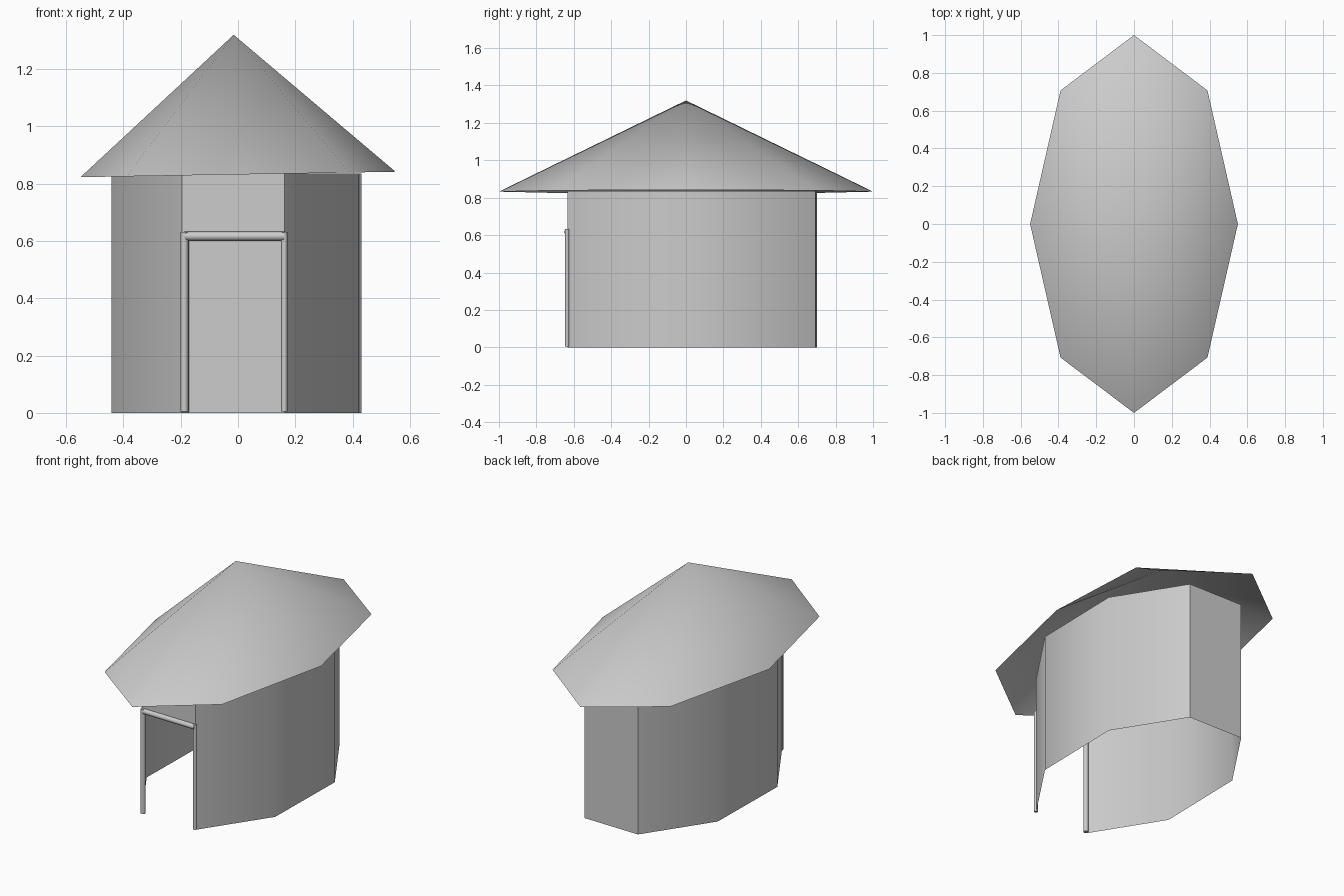
import bpy
from math import cos, sin, radians
from mathutils import Matrix, Vector

if "Cube" in bpy.data.objects:
    bpy.data.objects.remove(bpy.data.objects["Cube"])


def add_mesh(name, verts, faces, angle):
    mesh = bpy.data.meshes.new(name)
    mesh.from_pydata(verts, [], faces)
    mesh.update()
    obj = bpy.data.objects.new(name, mesh)
    bpy.context.collection.objects.link(obj)
    bpy.ops.object.select_all(action='DESELECT')
    obj.select_set(True)
    bpy.context.view_layer.objects.active = obj
    bpy.ops.object.shade_smooth_by_angle(angle=radians(angle))
    return obj


def ring(rx, ry, z, start):
    return [Vector((rx * cos(radians(start + 45 * k)),
                    ry * sin(radians(start + 45 * k)), z)) for k in range(8)]


# Walls: stretched octagon, slightly turned, open top and bottom
WALL_TOP, DOOR_TOP = 0.835, 0.62
place = Matrix.Translation((-0.005, 0.033, 0)) @ Matrix.Rotation(-0.018, 4, 'Z')
bottom = [place @ v for v in ring(0.4665, 0.7185, 0, 22.5)]
up = Vector((0, 0, WALL_TOP))
verts = bottom + [v + up for v in bottom]
faces = [(k, (k + 1) % 8, (k + 1) % 8 + 8, k + 8) for k in range(8) if k != 5]

# Header panel above the doorway
left, right = bottom[5], bottom[6]
rise = Vector((0, 0, DOOR_TOP))
verts += [left + rise, right + rise]
faces.append((16, 17, 14, 13))
add_mesh("walls", verts, faces, 45)

# Roof: hollow eight-sided cone with a slightly tilted rim
rim = [Vector((v.x, v.y, 0.8325 + 0.0173 * v.x)) for v in ring(0.55, 1.0, 0, 0)]
add_mesh("roof", rim + [Vector((-0.015, 0, 1.32))],
         [(k, (k + 1) % 8, 8) for k in range(8)], 80)


# Door frame: round poles along two posts and a lintel
def pole(name, a, b, radius):
    axis = b - a
    bpy.ops.mesh.primitive_cylinder_add(vertices=8, radius=radius,
                                        depth=axis.length, location=(a + b) / 2)
    obj = bpy.context.object
    obj.name = name
    obj.rotation_euler = axis.to_track_quat('Z', 'Y').to_euler()
    bpy.ops.object.shade_smooth_by_angle(angle=radians(50))


out = Vector((0, -0.002, 0))
low, high = Vector((0, 0, 0.005)), Vector((0, 0, 0.632))
left_post = left + out + Vector((0.008, 0, 0))
right_post = right + out
pole("left_door_post", left_post + low, left_post + high, 0.014)
pole("right_door_post", right_post + low, right_post + high, 0.011)
lintel = Vector((0, 0, 0.617))
pole("lintel", left_post + lintel, right_post + lintel, 0.016)
